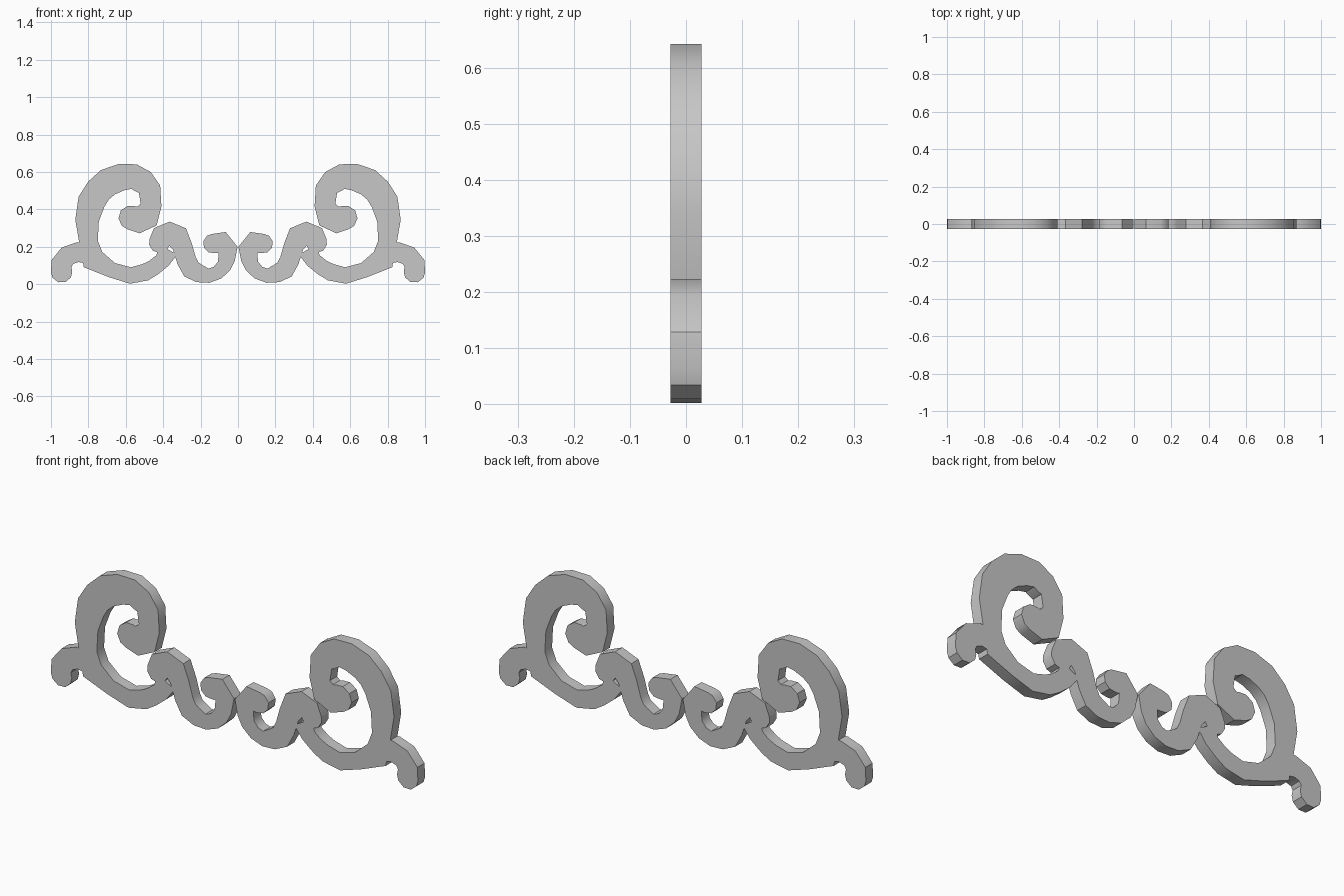
import bpy
import bmesh
import math
from mathutils import Vector

HALF_DEPTH = 0.028
CAP_STEPS = (30, 70)  # angles of the rows that round off a tip

if "Cube" in bpy.data.objects:
    bpy.data.objects.remove(bpy.data.objects["Cube"], do_unlink=True)

# One plain grey for the whole ornament
grey = bpy.data.materials.new("plain_grey")
grey.use_nodes = True
grey.diffuse_color = (0.57, 0.57, 0.57, 1)
grey.node_tree.nodes["Principled BSDF"].inputs["Base Color"].default_value = grey.diffuse_color


def ribbon_rows(path):
    """Return (centre, sideways direction, half width) for each path point."""
    centres = [Vector((x, z)) for x, z, _ in path]
    rows = []
    for i, centre in enumerate(centres):
        before = centres[max(i - 1, 0)]
        after = centres[min(i + 1, len(centres) - 1)]
        along = (after - before).normalized()
        rows.append((centre, Vector((-along.y, along.x)), path[i][2]))
    return rows


def round_tip(row, sign):
    """Return narrowing rows that continue past one end of a ribbon."""
    centre, side, half = row
    outward = Vector((side.y, -side.x)) * sign
    tip = []
    for degrees in CAP_STEPS:
        angle = math.radians(degrees)
        tip.append((centre + outward * half * math.sin(angle), side, half * math.cos(angle)))
    return tip


def make_scroll(name, path, round_start=False, round_end=False):
    """Build a flat ribbon of changing width, thicken it and mirror it."""
    rows = ribbon_rows(path)
    start = round_tip(rows[0], -1)[::-1] if round_start else []
    end = round_tip(rows[-1], 1) if round_end else []
    rows = start + rows + end

    bm = bmesh.new()
    edges = []
    for centre, side, half in rows:
        pair = []
        for sign in (1, -1):
            point = centre + side * half * sign
            pair.append(bm.verts.new((point.x, -HALF_DEPTH, point.y)))
        edges.append(pair)
    for (a, b), (c, d) in zip(edges, edges[1:]):
        bm.faces.new((a, b, d, c))
    back = bmesh.ops.extrude_face_region(bm, geom=bm.faces[:])
    moved = [item for item in back["geom"] if isinstance(item, bmesh.types.BMVert)]
    bmesh.ops.translate(bm, verts=moved, vec=(0, 2 * HALF_DEPTH, 0))
    bmesh.ops.recalc_face_normals(bm, faces=bm.faces[:])

    mesh = bpy.data.meshes.new(name)
    bm.to_mesh(mesh)
    bm.free()
    mesh.materials.append(grey)
    part = bpy.data.objects.new(name, mesh)
    bpy.context.collection.objects.link(part)

    bpy.ops.object.select_all(action="DESELECT")
    part.select_set(True)
    bpy.context.view_layer.objects.active = part
    bpy.ops.object.shade_smooth_by_angle(angle=math.radians(35))

    mirror = part.modifiers.new("mirror", "MIRROR")
    mirror.use_axis[0] = True
    mirror.use_mirror_merge = False
    return part


# Tall outer scroll: curled tip, over the top, down the stem and along the base
make_scroll("great_scrolls", [
    (0.575, 0.356, 0.064), (0.527, 0.342, 0.070), (0.492, 0.358, 0.072),
    (0.465, 0.422, 0.056), (0.473, 0.508, 0.060), (0.508, 0.548, 0.066),
    (0.556, 0.575, 0.067), (0.623, 0.572, 0.072), (0.695, 0.545, 0.075),
    (0.746, 0.500, 0.073), (0.783, 0.441, 0.074), (0.807, 0.340, 0.063),
    (0.799, 0.225, 0.050), (0.775, 0.131, 0.064), (0.674, 0.075, 0.041),
    (0.575, 0.046, 0.044), (0.495, 0.064, 0.046), (0.452, 0.088, 0.043),
    (0.404, 0.126, 0.043), (0.372, 0.184, 0.053),
], round_start=True)

# S-shaped inner scroll: curl at the centre, dip, then curl beside the tall scroll
make_scroll("inner_scrolls", [
    (0.136, 0.217, 0.051), (0.088, 0.222, 0.061), (0.053, 0.184, 0.053),
    (0.061, 0.134, 0.045), (0.075, 0.096, 0.040), (0.110, 0.061, 0.037),
    (0.155, 0.045, 0.038), (0.206, 0.056, 0.048), (0.249, 0.078, 0.053),
    (0.275, 0.126, 0.052), (0.297, 0.200, 0.053), (0.324, 0.254, 0.064),
    (0.366, 0.270, 0.064), (0.409, 0.254, 0.061), (0.420, 0.222, 0.056),
], round_start=True, round_end=True)

# Short drooping leaf at each outer end
make_scroll("end_leaves", [
    (0.794, 0.163, 0.056), (0.858, 0.171, 0.053), (0.912, 0.152, 0.053),
    (0.944, 0.110, 0.056), (0.943, 0.064, 0.057),
], round_end=True)
